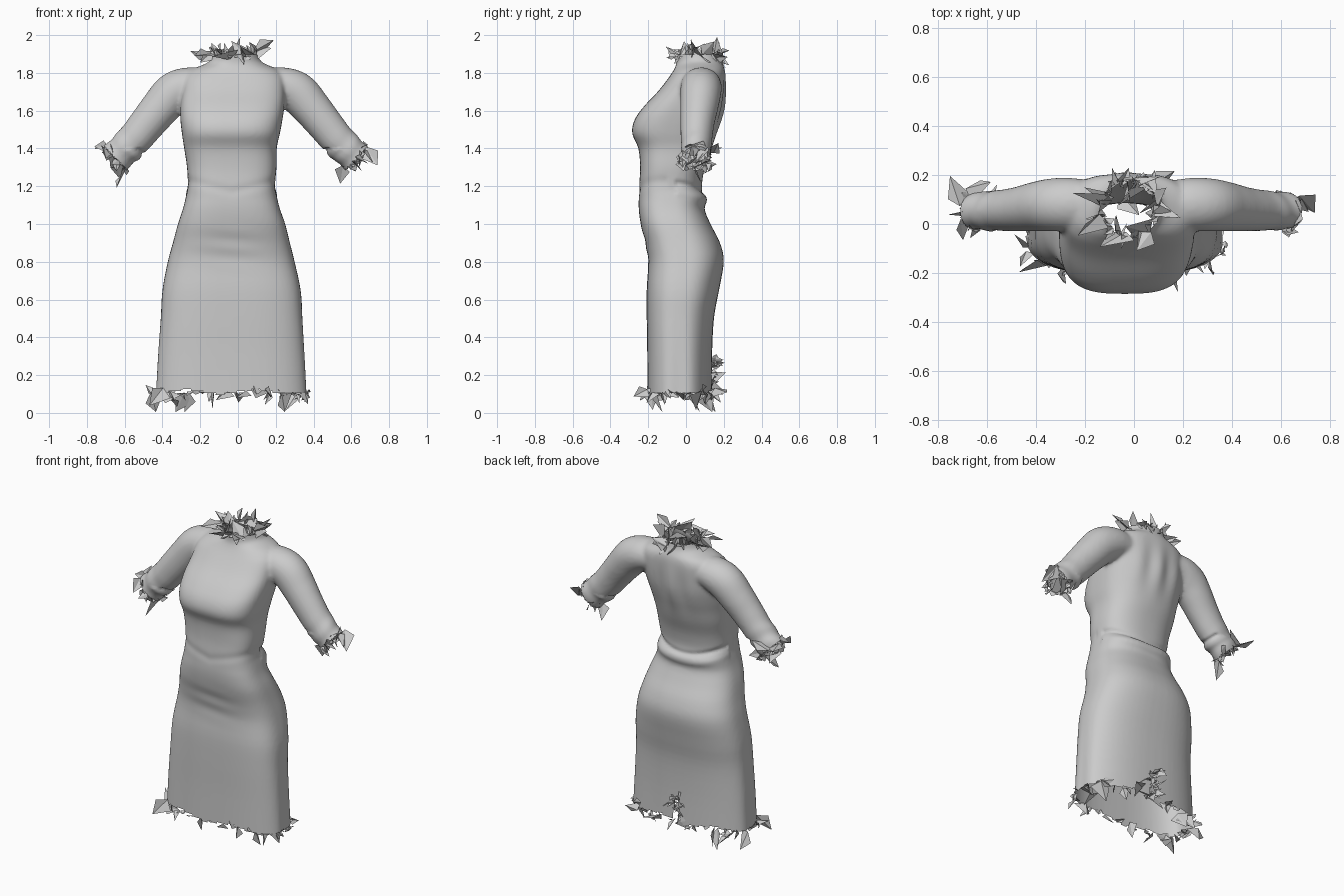
import bpy, bmesh, math, random
from mathutils import Vector

if "Cube" in bpy.data.objects:
    bpy.data.objects.remove(bpy.data.objects["Cube"])

random.seed(7)
SEG = 56

# Torso rings: z, left x, right x, front y, back y
BODY = [
    (0.05, -.438, .367, -.205, .138), (0.30, -.425, .354, -.205, .138),
    (0.50, -.41, .342, -.208, .148), (0.65, -.40, .332, -.208, .175),
    (0.80, -.372, .30, -.20, .20), (0.90, -.345, .275, -.215, .18),
    (1.00, -.318, .25, -.24, .13), (1.08, -.292, .222, -.25, .098),
    (1.14, -.277, .207, -.25, .108), (1.20, -.266, .196, -.248, .085),
    (1.30, -.270, .204, -.243, .10), (1.40, -.285, .205, -.252, .135),
    (1.48, -.297, .222, -.285, .16), (1.55, -.305, .235, -.273, .182),
    (1.62, -.305, .245, -.225, .198), (1.70, -.295, .25, -.150, .206),
    (1.77, -.285, .245, -.095, .208), (1.815, -.25, .215, -.065, .205),
    (1.845, -.18, .15, -.052, .195), (1.87, -.145, .115, -.05, .185),
    (1.94, -.125, .095, -.055, .175)]

# Sleeve path: x, y, z, radius, half depth (mirrored for the other arm)
SLEEVE = [(.14, .08, 1.73, .085, .095), (.24, .08, 1.73, .10, .108),
          (.325, .078, 1.695, .11, .108), (.40, .07, 1.615, .103, .1),
          (.47, .06, 1.53, .096, .09), (.55, .055, 1.435, .09, .082),
          (.69, .052, 1.30, .084, .07)]
CUFF = Vector((.635, .055, 1.345))
ARM = Vector((.72, 0, -.69)).normalized()
SHIFT = -.012


def smooth_rows(rows, n):
    """Catmull-Rom interpolation between rows of numbers."""
    out = []
    for i in range(len(rows) - 1):
        a, b, c, d = rows[max(i - 1, 0)], rows[i], rows[i + 1], rows[min(i + 2, len(rows) - 1)]
        for k in range(n):
            t = k / n
            out.append([.5 * (2 * q + (r - p) * t + (2 * p - 5 * q + 4 * r - s) * t * t
                              + (3 * q - p - 3 * r + s) * t ** 3)
                        for p, q, r, s in zip(a, b, c, d)])
    out.append(list(rows[-1]))
    return out


def loft(bm, rings):
    """Closed skin through rings of points."""
    loops = [[bm.verts.new(p) for p in ring] for ring in rings]
    for lo, hi in zip(loops, loops[1:]):
        for i in range(len(lo)):
            j = (i + 1) % len(lo)
            bm.faces.new((lo[i], lo[j], hi[j], hi[i]))
    bm.faces.new(loops[0][::-1])
    bm.faces.new(loops[-1])


def spow(v, e):
    return math.copysign(abs(v) ** e, v)


def body_ring(row):
    z, x0, x1, y0, y1 = row
    neck = min(max((z - 1.78) / .07, 0), 1)
    pts = []
    for i in range(SEG):
        a = math.tau * i / SEG
        c, s = math.cos(a), math.sin(a)
        n = 3.0 if s < 0 else 2.4
        e = 2 / (n + (2 - n) * neck)
        pts.append(((x0 + x1) / 2 + (x1 - x0) / 2 * spow(c, e),
                    (y0 + y1) / 2 + (y1 - y0) / 2 * spow(s, e), z))
    return pts


def sleeve_rings(side):
    rows = smooth_rows(SLEEVE, 5)
    rings = []
    for i, (x, y, z, r, depth) in enumerate(rows):
        p, q = rows[max(i - 1, 0)], rows[min(i + 1, len(rows) - 1)]
        d = Vector((q[0] - p[0], 0, q[2] - p[2])).normalized()
        u = Vector((-d.z, 0, d.x))
        ring = []
        for k in range(32):
            a = math.tau * k / 32
            v = Vector((x, y, z)) + u * r * math.cos(a) + Vector((0, depth * math.sin(a), 0))
            ring.append((v.x * side + SHIFT, v.y, v.z))
        rings.append(ring)
    return rings


# Dress: torso and sleeves merged into one cloth skin
bm = bmesh.new()
loft(bm, [body_ring(r) for r in smooth_rows(BODY, 4)])
for side in (-1, 1):
    loft(bm, sleeve_rings(side))
bmesh.ops.recalc_face_normals(bm, faces=bm.faces)
mesh = bpy.data.meshes.new("dress")
bm.to_mesh(mesh)
bm.free()
dress = bpy.data.objects.new("dress", mesh)
bpy.context.collection.objects.link(dress)
bpy.context.view_layer.objects.active = dress
dress.select_set(True)
mod = dress.modifiers.new("merge", 'REMESH')
mod.mode = 'VOXEL'
mod.voxel_size = .011
bpy.ops.object.modifier_apply(modifier="merge")
mod = dress.modifiers.new("soften", 'SMOOTH')
mod.factor, mod.iterations = .5, 5
bpy.ops.object.modifier_apply(modifier="soften")

# Cloth folds, then open the hem, back slit, collar and cuffs
bm = bmesh.new()
bm.from_mesh(dress.data)
bm.normal_update()


def bump(v, centre, width):
    return math.exp(-((v - centre) / width) ** 2)


for v in bm.verts:
    x, y, z = v.co
    h = 0
    if y > .05 and abs(x + .03) < .25:
        h += .008 * math.cos((x + .03) * 42) * bump(z, 1.62, .13) * bump(x, -.03, .15)
    if y > -.05 and z < 1.4:
        line = 1.17 + .9 * (x + .03) ** 2
        h += .005 * bump(z, line - .05, .025) - .010 * bump(z, line, .014)
    if y < -.1:
        h -= .004 * bump(z, 1.17 + .25 * abs(x + .03), .025)
        h += .002 * math.sin(z * 60 + x * 6) * bump(z, .88, .1) * bump(x, -.03, .15)
    if z < .6:
        h += .004 * math.sin(y * 45) * bump(y, -.03, .12) * (.6 - z) / .5
    if abs(x) > .34 and z > 1.15:
        t = (Vector((abs(x), y, z)) - CUFF).dot(ARM)
        h += .003 * math.sin(t * 60 + y * 25) * bump(t, -.03, .09)
    v.co += v.normal * h


def is_open(c):
    if c.z < .11 + .012 * math.sin(c.x * 17) or c.z > 1.9:
        return True
    if c.y > .05 and c.z < .28 and abs(c.x + .03) < .03 * (.28 - c.z) / .17:
        return True
    p = Vector((abs(c.x - SHIFT), c.y, c.z))
    return c.z > 1.1 and p.x > .45 and (p - CUFF).dot(ARM) > 0


bmesh.ops.delete(bm, geom=[f for f in bm.faces if is_open(f.calc_center_median())], context='FACES')
bm.to_mesh(dress.data)
bm.free()
bpy.ops.object.shade_smooth_by_angle(angle=math.radians(60))


def shards(name, rim, count, axis, size, spread):
    """Torn, folded scraps around a rim; rim(t) gives (point, outward)."""
    bm = bmesh.new()
    for i in range(count):
        p, out = rim((i + random.random()) / count)
        rnd = lambda: Vector([random.uniform(-1, 1) for _ in range(3)])
        d = (axis * random.uniform(-.3, 1) + out * random.uniform(-.4, 1) * spread + rnd() * .6).normalized()
        w = d.cross(rnd()).normalized()
        s = size * random.choice((.4, .6, .8, 1, 1.4))
        n = d.cross(w)
        pts = [p - w * s * .3, p + w * s * .3, p + d * s + w * s * random.uniform(-.5, .5),
               p + d * s * .5 + n * s * .25 - w * s * .45]
        vs = []
        for q in pts:
            q.z = min(max(q.z, 0.005), 2)
            q.x = min(max(q.x, -.76), .76)
            vs.append(bm.verts.new(q))
        bm.faces.new((vs[0], vs[1], vs[2]))
        bm.faces.new((vs[0], vs[2], vs[3]))
    me = bpy.data.meshes.new(name)
    bm.to_mesh(me)
    bm.free()
    bpy.context.collection.objects.link(bpy.data.objects.new(name, me))


def ring_rim(row):
    def rim(t):
        p = Vector(body_ring(row)[int(t * SEG) % SEG])
        c = Vector(((row[1] + row[2]) / 2, (row[3] + row[4]) / 2, row[0]))
        return p, (p - c).normalized()
    return rim


def cuff_rim(side):
    def rim(t):
        a = math.tau * t
        out = Vector((-ARM.z, 0, -ARM.x * -1)) * math.cos(a) + Vector((0, math.sin(a), 0))
        p = CUFF + out * .072
        return Vector((p.x * side + SHIFT, p.y, p.z)), Vector((out.x * side, out.y, out.z))
    return rim


def slit_rim(t):
    return Vector((-.03 + random.uniform(-.03, .03), .14, .12 + .17 * t)), Vector((0, 1, 0))


# Frayed edges
shards("hem_scraps", ring_rim((.105,) + BODY[0][1:]), 48, Vector((0, 0, -.4)), .085, .5)
shards("collar_scraps", ring_rim((1.895, -.125, .095, -.05, .175)), 50, Vector((0, 0, .5)), .09, .5)
shards("slit_scraps", slit_rim, 16, Vector((0, .4, 0)), .085, .7)
for side, name in ((-1, "right_cuff_scraps"), (1, "left_cuff_scraps")):
    shards(name, cuff_rim(side), 24, Vector((ARM.x * side, 0, ARM.z)) * .4, .085, .5)
